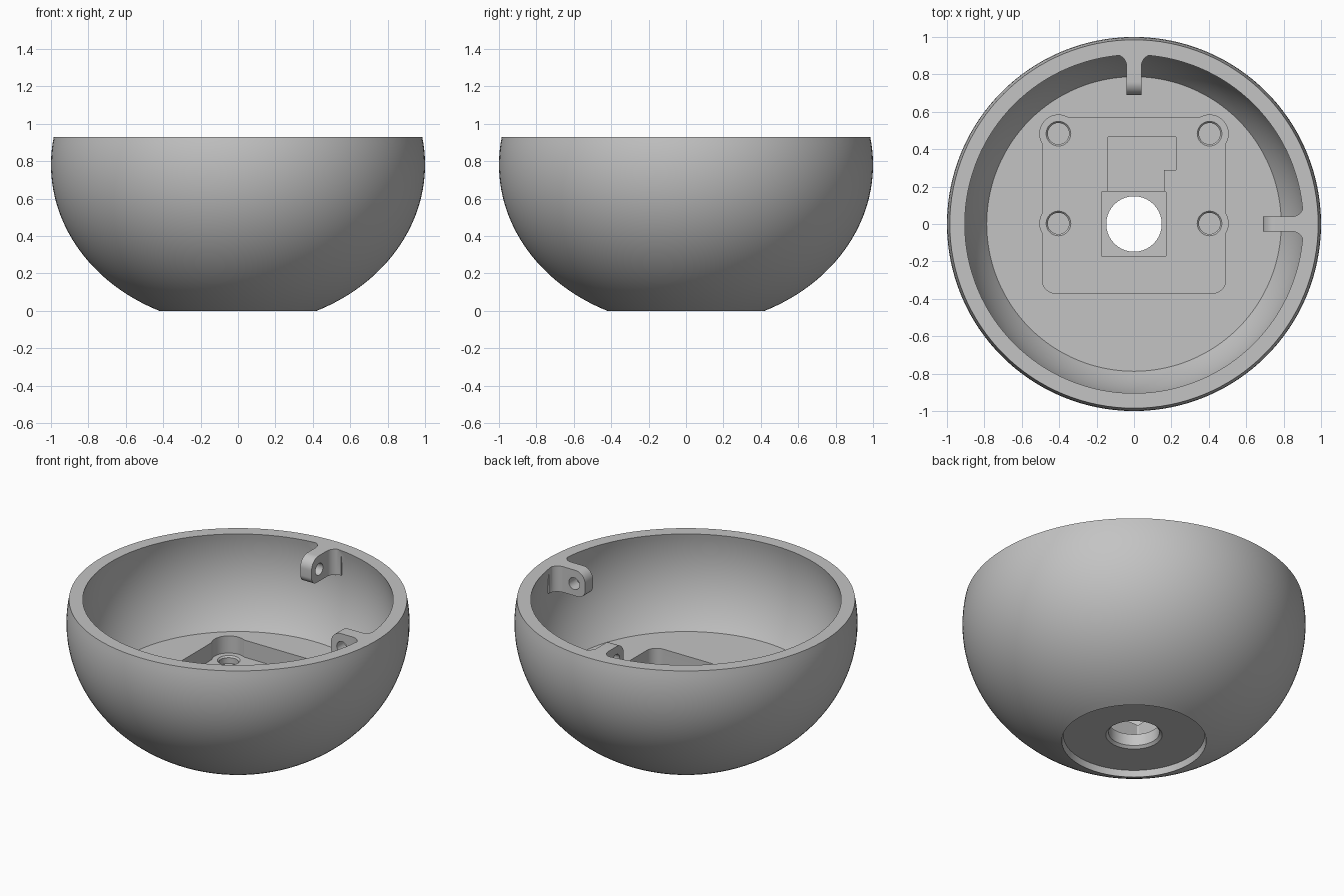
import bpy, bmesh, math
from mathutils import Matrix

cube = bpy.data.objects.get("Cube")
if cube:
    bpy.data.objects.remove(cube)

grey = bpy.data.materials.new("plain_grey")
grey.use_nodes = True
GREY = (0.55, 0.55, 0.55, 1)
grey.diffuse_color = GREY
grey.node_tree.nodes["Principled BSDF"].inputs["Base Color"].default_value = GREY

RIM, FLOOR, TRAY = 0.93, 0.357, 0.247   # heights of rim, bowl floor, recess floor
MIDDLE = 0.781                          # height of the widest section


def finish(name, bm):
    bmesh.ops.remove_doubles(bm, verts=bm.verts, dist=1e-5)
    bmesh.ops.recalc_face_normals(bm, faces=bm.faces)
    mesh = bpy.data.meshes.new(name)
    bm.to_mesh(mesh)
    bm.free()
    mesh.materials.append(grey)
    obj = bpy.data.objects.new(name, mesh)
    bpy.context.collection.objects.link(obj)
    return obj


def lathe(name, profile, steps, closed=False, at=(0, 0)):
    """Spin an (r, z) profile about a vertical axis."""
    bm = bmesh.new()
    verts = [bm.verts.new((r, 0, z)) for r, z in profile]
    pairs = list(zip(verts, verts[1:]))
    if closed:
        pairs.append((verts[-1], verts[0]))
    edges = [bm.edges.new(p) for p in pairs]
    bmesh.ops.spin(bm, geom=verts + edges, cent=(0, 0, 0), axis=(0, 0, 1),
                   angle=math.tau, steps=steps, use_merge=True)
    bmesh.ops.translate(bm, verts=bm.verts, vec=(*at, 0))
    return finish(name, bm)


def prism(name, outline, low, high, turn=None):
    """Extrude a flat outline from low to high, then turn it."""
    bm = bmesh.new()
    face = bm.faces.new([bm.verts.new((x, y, low)) for x, y in outline])
    new = bmesh.ops.extrude_face_region(bm, geom=[face])["geom"]
    top = [v for v in new if isinstance(v, bmesh.types.BMVert)]
    bmesh.ops.translate(bm, verts=top, vec=(0, 0, high - low))
    if turn:
        bm.transform(turn)
    return finish(name, bm)


def arc(cx, cy, r, start, end, n=10):
    angles = [math.radians(start + (end - start) * i / n) for i in range(n + 1)]
    return [(cx + r * math.cos(a), cy + r * math.sin(a)) for a in angles]


def rounded_rect(x0, x1, y0, y1, r):
    return (arc(x1 - r, y1 - r, r, 0, 90) + arc(x0 + r, y1 - r, r, 90, 180)
            + arc(x0 + r, y0 + r, r, 180, 270) + arc(x1 - r, y0 + r, r, 270, 360))


def combine(target, tool, operation):
    mod = target.modifiers.new(tool.name, "BOOLEAN")
    mod.operation, mod.solver, mod.object = operation, "EXACT", tool
    with bpy.context.temp_override(object=target, active_object=target):
        bpy.ops.object.modifier_apply(modifier=mod.name)
    bpy.data.objects.remove(tool)


def ellipse_curve(a, b, z0, z1, n):
    """Points on an ellipse of half-axes a, b between two heights."""
    t0, t1 = (math.asin((z - MIDDLE) / b) for z in (z0, z1))
    ts = [t0 + (t1 - t0) * i / n for i in range(n + 1)]
    return [(a * math.cos(t), MIDDLE + b * math.sin(t)) for t in ts]


# Bowl with recessed foot and chamfered centre hole
profile = [(0.148, FLOOR), (0.148, 0.055), (0.164, 0.04), (0.412, 0.04)]
profile += ellipse_curve(1, 0.861, 0, RIM, 32)
profile += ellipse_curve(0.92, 0.82, RIM, FLOOR, 20)
bowl = lathe("bowl", profile, 128, closed=True)

# Mounting tray sunk into the floor, bulging around the screw holes
combine(bowl, prism("tray_cut", rounded_rect(-0.49, 0.49, -0.37, 0.57, 0.07),
                    TRAY, 0.6), "DIFFERENCE")
screws = [(x, y) for x in (-0.404, 0.404) for y in (0.003, 0.483)]
for spot in screws:
    combine(bowl, lathe("bulge_cut", [(0, TRAY), (0.1, TRAY), (0.1, 0.6), (0, 0.6)],
                        40, at=spot), "DIFFERENCE")

# Chamfered blind screw holes
for spot in screws:
    hole = [(0, 0.2), (0.057, 0.2), (0.057, 0.237), (0.066, TRAY), (0.066, 0.3), (0, 0.3)]
    combine(bowl, lathe("screw_cut", hole, 32, at=spot), "DIFFERENCE")

# Stepped pockets: shallow notched one, then the deeper square one
notched = [(-0.14, 0.1), (0.16, 0.1), (0.16, 0.29), (0.225, 0.29),
           (0.225, 0.465), (-0.14, 0.465)]
combine(bowl, prism("notched_cut", notched, 0.19, 0.4), "DIFFERENCE")
combine(bowl, prism("square_cut", rounded_rect(-0.175, 0.172, -0.173, 0.174, 0.008),
                    0.13, 0.4), "DIFFERENCE")

# Two pierced lugs inside the rim, at the back and on the left
LOW = 0.765
upright = Matrix(((0, 0, 1, 0), (1, 0, 0, 0), (0, 1, 0, 0), (0, 0, 0, 1)))
for angle in (0, -90):
    turn = Matrix.Rotation(math.radians(angle), 4, "Z")
    side = [(0.94, LOW), (0.94, RIM)]
    side += arc(0.76, RIM - 0.07, 0.07, 90, 180) + arc(0.74, LOW + 0.05, 0.05, 180, 270)
    lug = prism("lug", side, -0.04, 0.04, turn @ upright)
    # Flared root blending into the wall
    flare = arc(0.1, 0.845, 0.06, 90, 180)
    root = [(0.1, 0.94)] + flare + [(-x, y) for x, y in reversed(flare)] + [(-0.1, 0.94)]
    combine(lug, prism("lug_root", root, LOW, RIM, turn), "UNION")
    combine(lug, prism("pin_cut", arc(0.768, 0.842, 0.038, 0, 345, 23), -0.2, 0.2,
                       turn @ upright), "DIFFERENCE")
    combine(bowl, lug, "UNION")

bpy.ops.object.select_all(action="DESELECT")
bowl.select_set(True)
bpy.context.view_layer.objects.active = bowl
bpy.ops.object.shade_smooth_by_angle(angle=math.radians(30))
